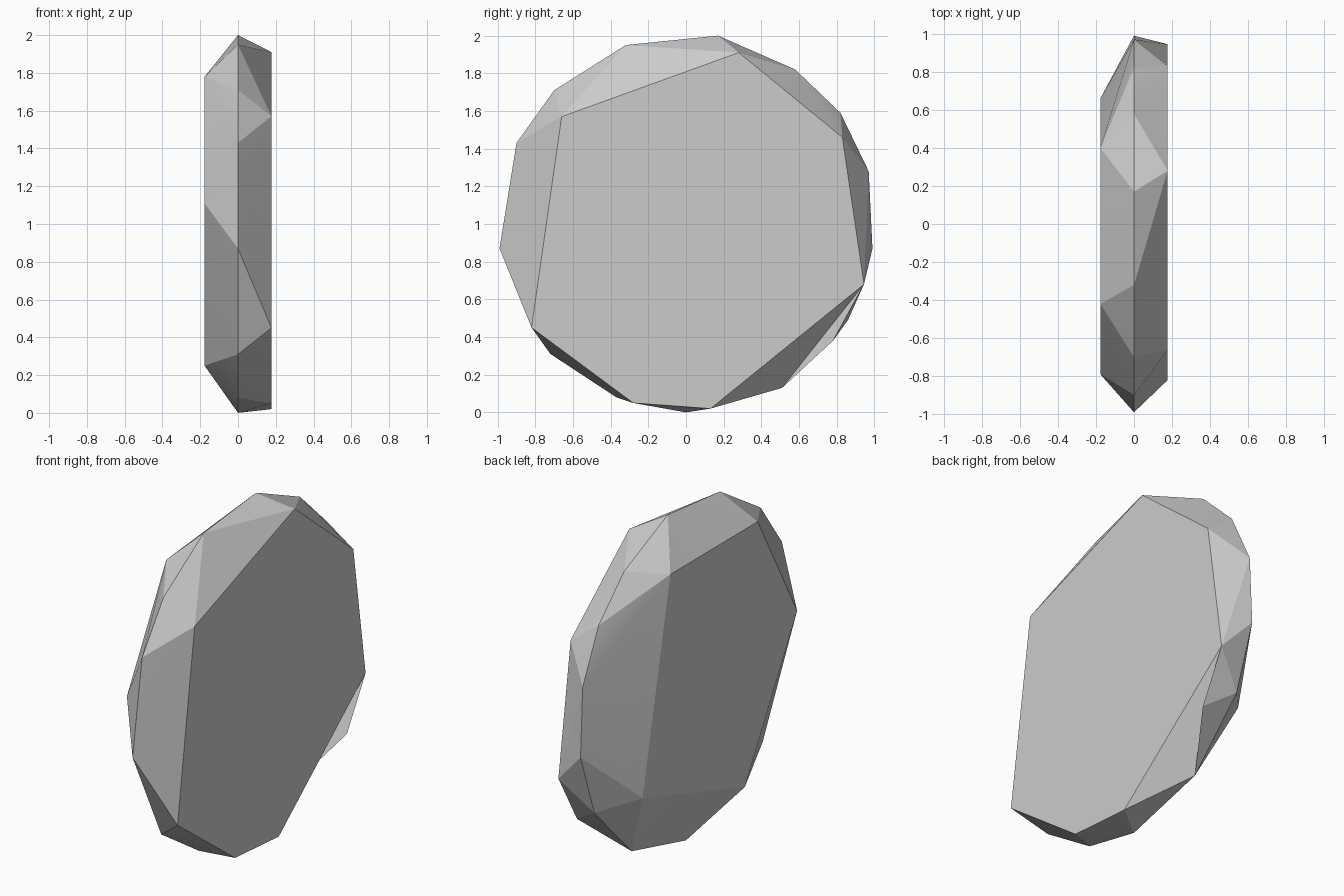
import bpy, bmesh, math
from mathutils import Vector

if "Cube" in bpy.data.objects:
    bpy.data.objects.remove(bpy.data.objects["Cube"], do_unlink=True)

HALF = 0.177

# Outlines as (y, z): girdle around the middle, and the two flat sides
girdle = [(-0.32, 1.95), (0.17, 2.0), (0.58, 1.82), (0.82, 1.59), (0.97, 1.28),
          (0.99, 0.87), (0.86, 0.49), (0.51, 0.13), (0.0, 0.0), (-0.37, 0.08),
          (-0.72, 0.31), (-0.99, 0.87), (-0.9, 1.43), (-0.7, 1.71)]
left_side = [(-0.66, 1.57), (0.28, 1.91), (0.83, 1.46), (0.945, 0.68),
             (0.13, 0.02), (-0.28, 0.05), (-0.82, 0.45)]
right_side = [(0.4, 1.78), (-0.42, 1.78), (-0.79, 1.11), (-0.3, 0.25), (0.66, 0.55)]

bm = bmesh.new()


def add_outline(points, x):
    return [bm.verts.new((x, y, z)) for y, z in points]


ring = add_outline(girdle, 0)
left = add_outline(left_side, HALF)
right = add_outline(right_side, -HALF)

# Wrap the three outlines in flat facets
bmesh.ops.convex_hull(bm, input=bm.verts[:])

# Raised chip on the lower back facet
chip = {left[3], ring[6], ring[7]}
facet = next((f for f in bm.faces if set(f.verts) == chip), None)
if facet:
    peak = bmesh.ops.poke(bm, faces=[facet])["verts"][0]
    peak.co = Vector((HALF - 0.007, 0.78, 0.38))

# Merge each flat side into a single face
for x in (HALF, -HALF):
    flat = [f for f in bm.faces if all(abs(v.co.x - x) < 1e-4 for v in f.verts)]
    bmesh.ops.dissolve_faces(bm, faces=flat)
bmesh.ops.recalc_face_normals(bm, faces=bm.faces[:])

mesh = bpy.data.meshes.new("faceted_stone")
bm.to_mesh(mesh)
bm.free()
stone = bpy.data.objects.new("faceted_stone", mesh)
bpy.context.collection.objects.link(stone)

# Plain grey stone
grey = bpy.data.materials.new("stone_grey")
grey.use_nodes = True
colour = (0.6, 0.6, 0.6, 1)
grey.diffuse_color = colour
grey.node_tree.nodes["Principled BSDF"].inputs["Base Color"].default_value = colour
mesh.materials.append(grey)

# Soften only the shallow edges
bpy.context.view_layer.objects.active = stone
stone.select_set(True)
bpy.ops.object.shade_smooth_by_angle(angle=math.radians(15))
